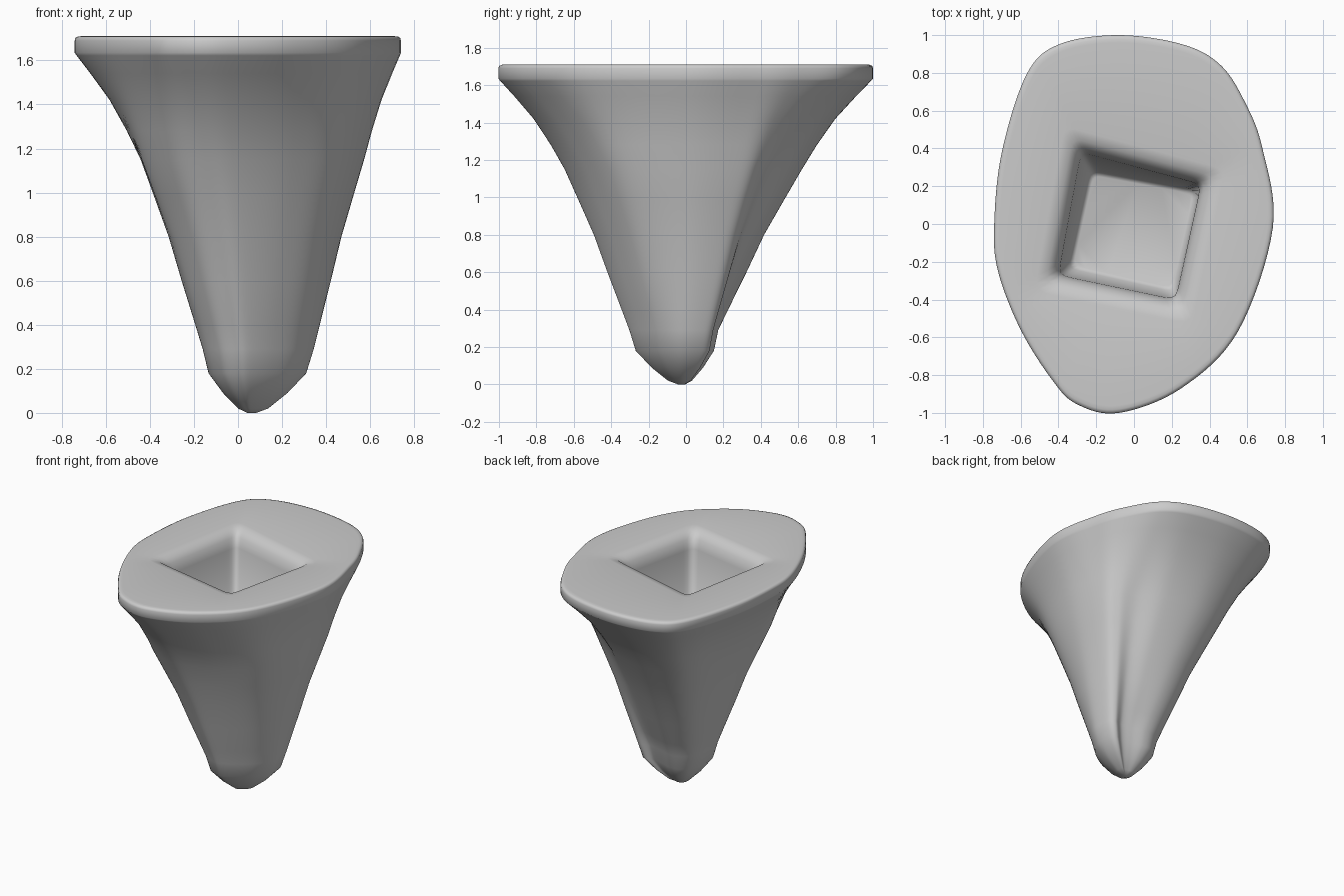
import bpy, bmesh, math
from mathutils import Vector

if "Cube" in bpy.data.objects:
    bpy.data.objects.remove(bpy.data.objects["Cube"])

# Cross-sections, counter-clockwise from +x, matched point by point
RIM = [(.735, -.02), (.68, .4), (.59, .64), (.46, .84), (.26, .95), (-.08, 1), (-.40, .95),
       (-.57, .79), (-.70, .38), (-.74, 0), (-.72, -.25), (-.60, -.56), (-.43, -.83),
       (-.30, -.955), (-.08, -1), (.25, -.87), (.55, -.57)]
MID = [(.57, 0), (.54, .29), (.47, .39), (.35, .45), (.19, .56), (-.08, .62), (-.29, .57),
       (-.39, .44), (-.43, .22), (-.44, -.05), (-.44, -.22), (-.42, -.41), (-.30, -.58),
       (-.17, -.635), (-.02, -.64), (.25, -.53), (.47, -.34)]
LOW = [(.34, -.03), (.33, .10), (.29, .145), (.22, .125), (.14, .14), (.04, .17), (-.04, .165),
       (-.11, .12), (-.15, .04), (-.16, -.05), (-.155, -.13), (-.13, -.2), (-.08, -.265),
       (-.02, -.29), (.04, -.3), (.16, -.24), (.27, -.15)]
POCKET = [(.355, .21), (-.28, .38), (-.40, -.27), (.22, -.40)]
FLOOR = [(.335, .175), (-.23, .28), (-.345, -.235), (.215, -.36)]
STEPS = 8


def smooth_loop(pts):
    """Closed Catmull-Rom curve through the points."""
    n, out = len(pts), []
    for i in range(n):
        a, b, c, d = (Vector(pts[(i + k) % n]) for k in (-1, 0, 1, 2))
        for s in range(STEPS):
            t = s / STEPS
            out.append(.5 * (2 * b + (c - a) * t + (2 * a - 5 * b + 4 * c - d) * t * t
                             + (3 * b - a - 3 * c + d) * t ** 3))
    return out


def blend(a, b, t):
    return [p.lerp(q, t) for p, q in zip(a, b)]


def scaled(loop, s, centre):
    c = Vector(centre)
    return [c + (p - c) * s for p in loop]


def quad_loop(corners, angles, grow=0):
    """Rounded quadrilateral sampled along rays at the given angles."""
    centre = Vector((-.03, -.02))
    out = []
    for ang in angles:
        d = Vector((math.cos(ang), math.sin(ang)))
        inv = 0
        for i in range(4):
            p = Vector(corners[i]) - centre
            e = Vector(corners[(i + 1) % 4]) - centre - p
            normal = Vector((e.y, -e.x)).normalized()
            k = max(0, normal.dot(d) / (normal.dot(p) + grow))
            inv += k ** 18
        out.append(centre + d * inv ** (-1 / 18))
    return out


rim, mid, low = (smooth_loop(s) for s in (RIM, MID, LOW))
angles = [math.atan2(p.y + .02, p.x + .03) for p in rim]
tip = (.06, -.02)

# Loops from the tip, up the flared body, over the rim and down into the pocket
levels = [
    (scaled(low, .08, tip), .0), (scaled(low, .27, tip), .02), (scaled(low, .58, tip), .09),
    (scaled(low, .88, tip), .18), (low, .29), (blend(mid, low, .88), .4),
    (blend(mid, low, .66), .6), (blend(mid, low, .45), .8), (blend(mid, low, .22), .98),
    (mid, 1.15), (blend(mid, rim, .21), 1.28), (blend(mid, rim, .47), 1.42),
    (blend(mid, rim, .76), 1.54), (blend(mid, rim, .97), 1.622), (rim, 1.635), (rim, 1.69),
    (scaled(rim, .995, (0, 0)), 1.703), (scaled(rim, .98, (0, 0)), 1.709),
    (scaled(rim, .96, (0, 0)), 1.71),
    (quad_loop(POCKET, angles, .11), 1.71), (quad_loop(POCKET, angles, .06), 1.70),
    (quad_loop(POCKET, angles, .02), 1.66), (quad_loop(POCKET, angles), 1.59),
    (quad_loop(FLOOR, angles), 1.03), (quad_loop(FLOOR, angles, -.02), 1.02),
]

bm = bmesh.new()
rings = [[bm.verts.new((p.x, p.y, z)) for p in loop] for loop, z in levels]
n = len(rim)
for a, b in zip(rings, rings[1:]):
    for i in range(n):
        j = (i + 1) % n
        bm.faces.new((a[i], a[j], b[j], b[i]))
bm.faces.new(rings[0][::-1])
bm.faces.new(rings[-1])
bmesh.ops.recalc_face_normals(bm, faces=bm.faces)

# Flared tapered body with socket
mesh = bpy.data.meshes.new("tapered_socket_body")
bm.to_mesh(mesh)
bm.free()
body = bpy.data.objects.new("tapered_socket_body", mesh)
bpy.context.collection.objects.link(body)
bpy.context.view_layer.objects.active = body
body.select_set(True)
bpy.ops.object.shade_smooth_by_angle(angle=math.radians(80))
